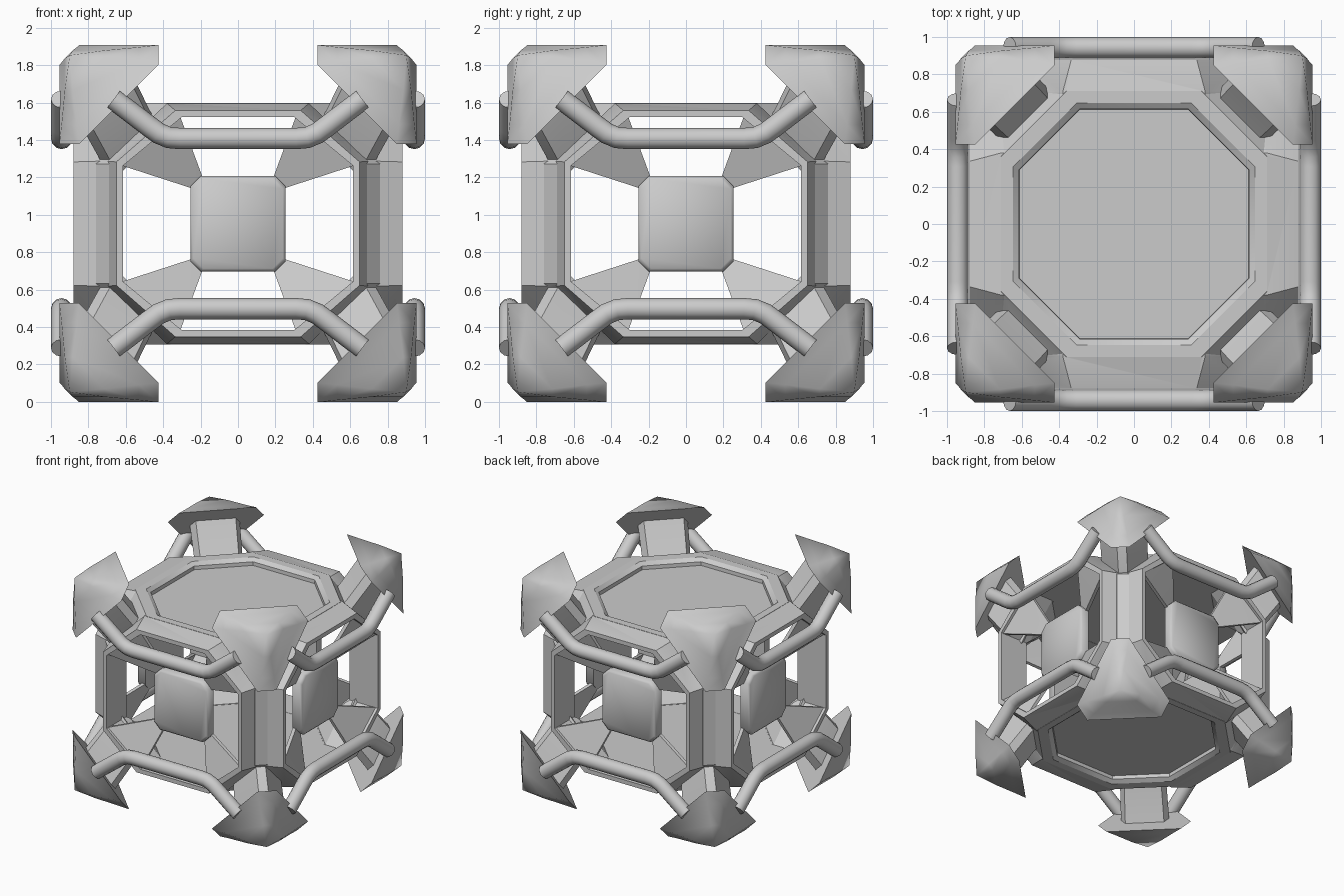
import bpy, bmesh, math
from itertools import product
from mathutils import Vector, Matrix

cube = bpy.data.objects.get("Cube")
if cube:
    bpy.data.objects.remove(cube)

MID = 0.953  # height of the model's centre
grey = bpy.data.materials.new("grey_metal")
grey.use_nodes = True
COLOR = (0.6, 0.6, 0.6, 1)
grey.diffuse_color = COLOR
grey.node_tree.nodes["Principled BSDF"].inputs["Base Color"].default_value = COLOR


def finish(name, bm, angle=30):
    bmesh.ops.recalc_face_normals(bm, faces=bm.faces)
    me = bpy.data.meshes.new(name)
    bm.to_mesh(me)
    bm.free()
    me.materials.append(grey)
    ob = bpy.data.objects.new(name, me)
    ob.location.z = MID
    bpy.context.collection.objects.link(ob)
    smooth(ob, angle)
    return ob


def smooth(ob, angle):
    bpy.ops.object.select_all(action='DESELECT')
    ob.select_set(True)
    bpy.context.view_layer.objects.active = ob
    bpy.ops.object.shade_smooth_by_angle(angle=math.radians(angle))


def hull(name, points, angle=30):
    bm = bmesh.new()
    for p in points:
        bm.verts.new(p)
    res = bmesh.ops.convex_hull(bm, input=bm.verts)
    junk = {g for g in res["geom_interior"] if isinstance(g, bmesh.types.BMVert)}
    bmesh.ops.delete(bm, geom=list(junk), context='VERTS')
    bmesh.ops.dissolve_limit(bm, angle_limit=0.01, verts=bm.verts, edges=bm.edges)
    return finish(name, bm, angle)


def loft(name, rings, angle=30, pole=None):
    bm = bmesh.new()
    rows = [[bm.verts.new(p) for p in ring] for ring in rings]
    n = len(rows[0])
    for a, b in zip(rows, rows[1:]):
        for i in range(n):
            bm.faces.new((a[i], a[(i + 1) % n], b[(i + 1) % n], b[i]))
    bm.faces.new(rows[0])
    if pole:
        tip = bm.verts.new(pole)
        for i in range(n):
            bm.faces.new((rows[-1][i], rows[-1][(i + 1) % n], tip))
    else:
        bm.faces.new(rows[-1])
    return finish(name, bm, angle)


def octants(points):
    return [(x * a, y * b, z * c) for x, y, z in points
            for a, b, c in product((1, -1), repeat=3)]


def octagon(w, h, cw, ch):
    """Octagon of half sizes w, h whose flat sides end at cw and ch."""
    return [(w, -ch), (w, ch), (cw, h), (-cw, h), (-w, ch), (-w, -ch), (-cw, -h), (cw, -h)]


def boolean(ob, other, operation='DIFFERENCE'):
    other.hide_render = True
    mod = ob.modifiers.new("combine", 'BOOLEAN')
    mod.operation = operation
    mod.solver = 'EXACT'
    mod.object = other
    bpy.context.view_layer.objects.active = ob
    bpy.ops.object.modifier_move_to_index(modifier="combine", index=0)
    bpy.ops.object.modifier_apply(modifier="combine")
    bpy.data.objects.remove(other)


SIDES = [("front", 0), ("right", 90), ("back", 180), ("left", 270)]


def turn(angle, points):
    m = Matrix.Rotation(math.radians(angle), 3, 'Z')
    return [m @ Vector(p) for p in points]


def side_loft(name, angle, profile, crease=30):
    """Loft of octagons (depth, w, h, cw, ch) standing on one side."""
    return loft(name, [turn(angle, [(x, -d, z) for x, z in octagon(*o)])
                       for d, *o in profile], crease)


# Hollow core with chamfered posts and truncated corners
frame = hull("frame", octants([
    (.76, .69, .32), (.69, .76, .32), (.71, .36, .645), (.36, .71, .645)]))

# Raised octagonal rings on four sides, tapering outward
for side, ang in SIDES:
    boolean(frame, side_loft("window_ring", ang, [(.65, .70, .64, .38, .335),
                                                  (.71, .705, .643, .38, .335),
                                                  (.88, .65, .605, .335, .33)]), 'UNION')
boolean(frame, hull("cavity", octants([(.61, .3, .57), (.3, .61, .57), (.61, .61, .3)])))

# Octagonal windows through the rings
for side, ang in SIDES:
    boolean(frame, side_loft("window_cutter", ang, [(.95, .615, .57, .30, .31),
                                                    (.5, .615, .57, .30, .31)]))

# Octagonal openings above and below, each closed by a floor
for end, s in (("top", 1), ("bottom", -1)):
    rings = [[(x, y, s * z) for x, y in octagon(w, w, c, c)]
             for z, w, c in ((.66, .665, .315), (.62, .615, .29), (.4, .6, .28))]
    boolean(frame, loft("opening_cutter", rings))
    loft(end + "_floor", [[(x, y, s * z) for x, y in octagon(.63, .63, .3, .3)]
                          for z in (.572, .59)])
smooth(frame, 30)

# Side panels on tapered struts
for side, ang in SIDES:
    side_loft(side + "_panel", ang, [(d, w, w, w - .055, w - .055) for d, w in (
        (.69, .255), (.755, .255), (.77, .24))], 50)
    for sx, sz in product((1, -1), repeat=2):
        pts = [(sx * x, y + t, sz * z) for t in (0, .03) for x, y, z in (
            (.62, -.86, .31), (.31, -.86, .575), (.25, -.72, .19), (.19, -.72, .25))]
        hull(side + "_strut", turn(ang, pts))

# Bent guard rails, one above and one below on each side
for side, ang in SIDES:
    for s, level in ((1, "upper"), (-1, "lower")):
        half = [(.31, .455), (.37, .46), (.425, .483), (.475, .52), (.665, .665)]
        path = [(-x, z) for x, z in reversed(half)] + half
        cu = bpy.data.curves.new("rail", 'CURVE')
        cu.dimensions = '3D'
        cu.bevel_depth = .057
        cu.bevel_resolution = 4
        cu.use_fill_caps = True
        sp = cu.splines.new('POLY')
        sp.points.add(len(path) - 1)
        for p, co in zip(sp.points, turn(ang, [(x, -.943, s * z) for x, z in path])):
            p.co = (*co, 1)
        tmp = bpy.data.objects.new("rail", cu)
        bpy.context.collection.objects.link(tmp)
        bm = bmesh.new()
        bm.from_mesh(tmp.to_mesh())
        tmp.to_mesh_clear()
        bpy.data.objects.remove(tmp)
        bmesh.ops.remove_doubles(bm, verts=bm.verts, dist=.0005)
        finish(f"{side}_{level}_rail", bm, 40)

# Corner caps: six-sided domes on short stems, one per corner
A, B, C = .955, .85, .425
HEX = [(A, B, C), (A, C, B), (B, C, A), (C, B, A), (C, A, B), (B, A, C)]
CEN = (A + B + C) / 3


def hex_ring(scale, shift, drop=0):
    return [Vector(p[i] * scale + CEN * (1 - scale) + shift - (drop if i == 2 else 0)
                   for i in range(3)) for p in HEX]


for sx, sy, sz in product((1, -1), repeat=3):
    def flip(ring):
        return [(p[0] * sx, p[1] * sy, p[2] * sz) for p in ring]
    where = "_".join(("left" if sx > 0 else "right", "back" if sy > 0 else "front",
                      "top" if sz > 0 else "bottom"))
    dome = [flip(hex_ring(t, h)) for t, h in ((1, 0), (.78, .035), (.4, .098))]
    loft(where + "_cap", dome, 80, flip([(.9, .9, .9)])[0])
    stem = [flip(r) for r in (hex_ring(.47, -.17, .15), hex_ring(.5, -.11, .13),
                              hex_ring(.52, .01, .02))]
    loft(where + "_stem", stem, 35)
